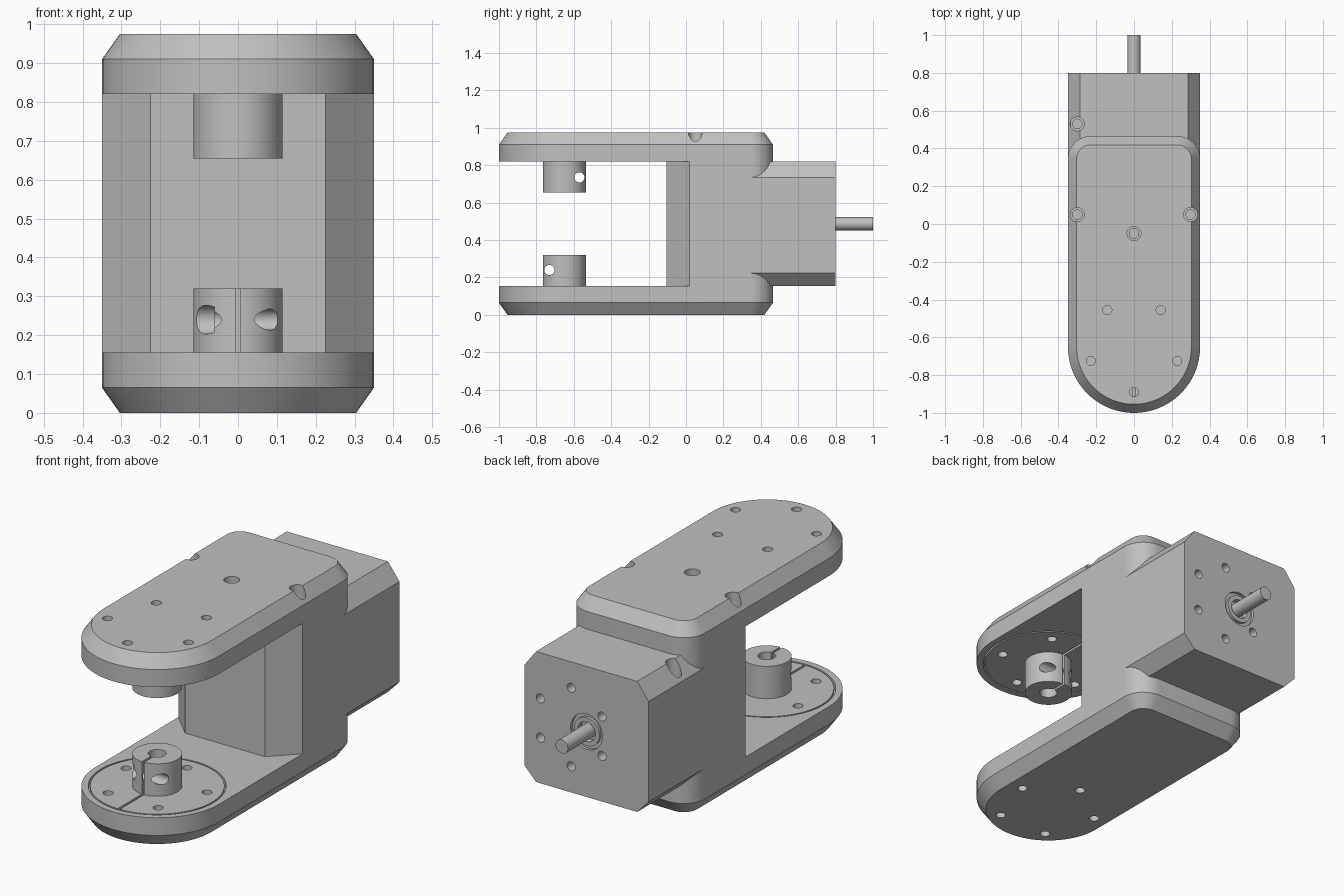
import bpy, bmesh
from math import sin, cos, pi, radians
from mathutils import Matrix, Vector

if "Cube" in bpy.data.objects:
    bpy.data.objects.remove(bpy.data.objects["Cube"])

gray = bpy.data.materials.new("machined gray")
gray.use_nodes = True
COLOR = (0.527, 0.527, 0.527, 1)
gray.diffuse_color = COLOR
gray.node_tree.nodes["Principled BSDF"].inputs["Base Color"].default_value = COLOR

H = 0.975          # total height
MID = H / 2        # shaft height
GAP = 0.155        # arm thickness
HUB_Y = -0.65      # hub axis


def solid(name, rings, wrap=False, matrix=None):
    """Loft equal-sized loops of points into a closed solid."""
    bm = bmesh.new()
    loops = [[bm.verts.new(p) for p in ring] for ring in rings]
    n = len(loops[0])
    pairs = list(zip(loops, loops[1:]))
    if wrap:
        pairs.append((loops[-1], loops[0]))
    else:
        bm.faces.new(loops[0])
        bm.faces.new(loops[-1])
    for a, b in pairs:
        for i in range(n):
            j = (i + 1) % n
            bm.faces.new((a[i], a[j], b[j], b[i]))
    if matrix:
        bm.transform(matrix)
    bmesh.ops.recalc_face_normals(bm, faces=bm.faces)
    mesh = bpy.data.meshes.new(name)
    bm.to_mesh(mesh)
    bm.free()
    mesh.materials.append(gray)
    ob = bpy.data.objects.new(name, mesh)
    bpy.context.collection.objects.link(ob)
    return ob


def circle(r, z, n):
    return [(r * cos(2 * pi * i / n), r * sin(2 * pi * i / n), z) for i in range(n)]


def aim(start, axis, matrix):
    rot = Vector(axis).to_track_quat("Z", "Y").to_matrix().to_4x4()
    return (matrix or Matrix()) @ Matrix.Translation(start) @ rot


def rod(name, r, start, axis, length, matrix=None, n=32):
    return solid(name, [circle(r, 0, n), circle(r, length, n)],
                 matrix=aim(start, axis, matrix))


def tube(name, r1, r2, start, axis, length, matrix=None, n=96):
    rings = [circle(r1, 0, n), circle(r2, 0, n), circle(r2, length, n), circle(r1, length, n)]
    return solid(name, rings, True, aim(start, axis, matrix))


def prism(name, points, z0, z1, matrix=None):
    return solid(name, [[(x, y, z) for x, y in points] for z in (z0, z1)], matrix=matrix)


def combine(target, tool, operation="DIFFERENCE", keep=False):
    mod = target.modifiers.new("cut", "BOOLEAN")
    mod.operation, mod.solver, mod.object = operation, "EXACT", tool
    bpy.context.view_layer.objects.active = target
    bpy.ops.object.modifier_apply(modifier=mod.name)
    if not keep:
        bpy.data.objects.remove(tool)


def outline(inset, z):
    """Arm plan: round nose at the front, small round corners at the back."""
    pts = []
    for cx, cy, r, start, end, n in (
            (0, HUB_Y, 0.35, 180, 360, 48),
            (0.23, 0.345, 0.12, 0, 90, 12),
            (-0.23, 0.345, 0.12, 90, 180, 12)):
        for i in range(n + 1):
            a = radians(start + (end - start) * i / n)
            pts.append((cx + (r - inset) * cos(a), cy + (r - inset) * sin(a), z))
    return pts


# Fork: chamfered block with the opening between the arms removed
fork = solid("fork_bracket", [outline(0.046, 0), outline(0, 0.065),
                              outline(0, H - 0.065), outline(0.046, H)])
opening = [(-0.5, -1.2), (0.5, -1.2), (0.5, 0.17), (0.225, -0.105),
           (-0.225, -0.105), (-0.5, 0.17)]
combine(fork, prism("opening", opening, GAP, H - GAP))

# Motor housing: octagonal block behind the fork
top, low = H - GAP, GAP
section = [(0.285, top), (0.35, top - 0.085), (0.35, low + 0.068), (0.285, low),
           (-0.285, low), (-0.35, low + 0.068), (-0.35, top - 0.085), (-0.285, top)]
motor = solid("motor_housing", [[(x, y, z) for x, z in section] for y in (0.3, 0.8)])
combine(fork, motor, "UNION")

# Counterbored screw holes from the top
for x, y, floor in ((0, -0.05, 0.88), (0.3, 0.05, 0.88), (-0.3, 0.05, 0.88), (-0.3, 0.53, 0.72)):
    combine(fork, rod("counterbore", 0.037, (x, y, floor), (0, 0, 1), 0.3))
    combine(fork, rod("pilot", 0.025, (x, y, floor - 0.15), (0, 0, 1), 0.3))

# Rear face: six screw holes and the shaft recess
for i in range(6):
    a = radians(30 + 60 * i)
    spot = (0.087 + 0.2 * cos(a), 0.7, MID + 0.2 * sin(a))
    combine(fork, rod("rear_hole", 0.023, spot, (0, 1, 0), 0.2))
combine(fork, tube("recess_ring", 0.072, 0.09, (0, 0.785, MID), (0, 1, 0), 0.1, n=48))
combine(fork, rod("shaft_hole", 0.05, (0, 0.77, MID), (0, 1, 0), 0.1))
shaft = rod("output_shaft", 0.035, (0, 0.76, MID), (0, 1, 0), 0.24)

# Clamp hubs on the inner faces of both arms, the upper one turned over
up = (0, 0, 1)
hubs = []
for side, place in (("lower", Matrix.Translation((0, HUB_Y, 0))),
                    ("upper", Matrix.Translation((0, HUB_Y, H)) @ Matrix.Rotation(pi, 4, "X"))):
    hub = rod(side + "_hub", 0.115, (0, 0, GAP), up, 0.165, place, 64)
    bore = rod("bore", 0.042, (0, 0, 0.09), up, 0.4, place)
    slit = prism("slit", [(-0.006, -0.316), (0.006, -0.316), (0.006, 0), (-0.006, 0)],
                 GAP - 0.03, 0.36, place)
    for cutter in (bore, slit):
        combine(fork, cutter, keep=True)
        combine(hub, cutter)
    combine(hub, rod("clamp_hole", 0.027, (-0.2, -0.08, 0.24), (1, 0, 0), 0.4, place))
    combine(hub, rod("clamp_head", 0.037, (-0.2, -0.08, 0.24), (1, 0, 0), 0.14, place))
    # Disc groove and five through holes
    combine(fork, tube("groove", 0.31, 0.318, (0, 0, GAP - 0.03), up, 0.06, place))
    for i in range(5):
        a = radians(90 + 72 * i)
        combine(fork, rod("arm_hole", 0.024, (0.24 * cos(a), 0.24 * sin(a), -0.1), up, 0.35, place))
    hubs.append(hub)

# Smooth the round walls, keep edges crisp
bpy.ops.object.select_all(action="DESELECT")
for ob in [fork, shaft] + hubs:
    ob.select_set(True)
bpy.context.view_layer.objects.active = fork
bpy.ops.object.shade_smooth_by_angle(angle=radians(25))
